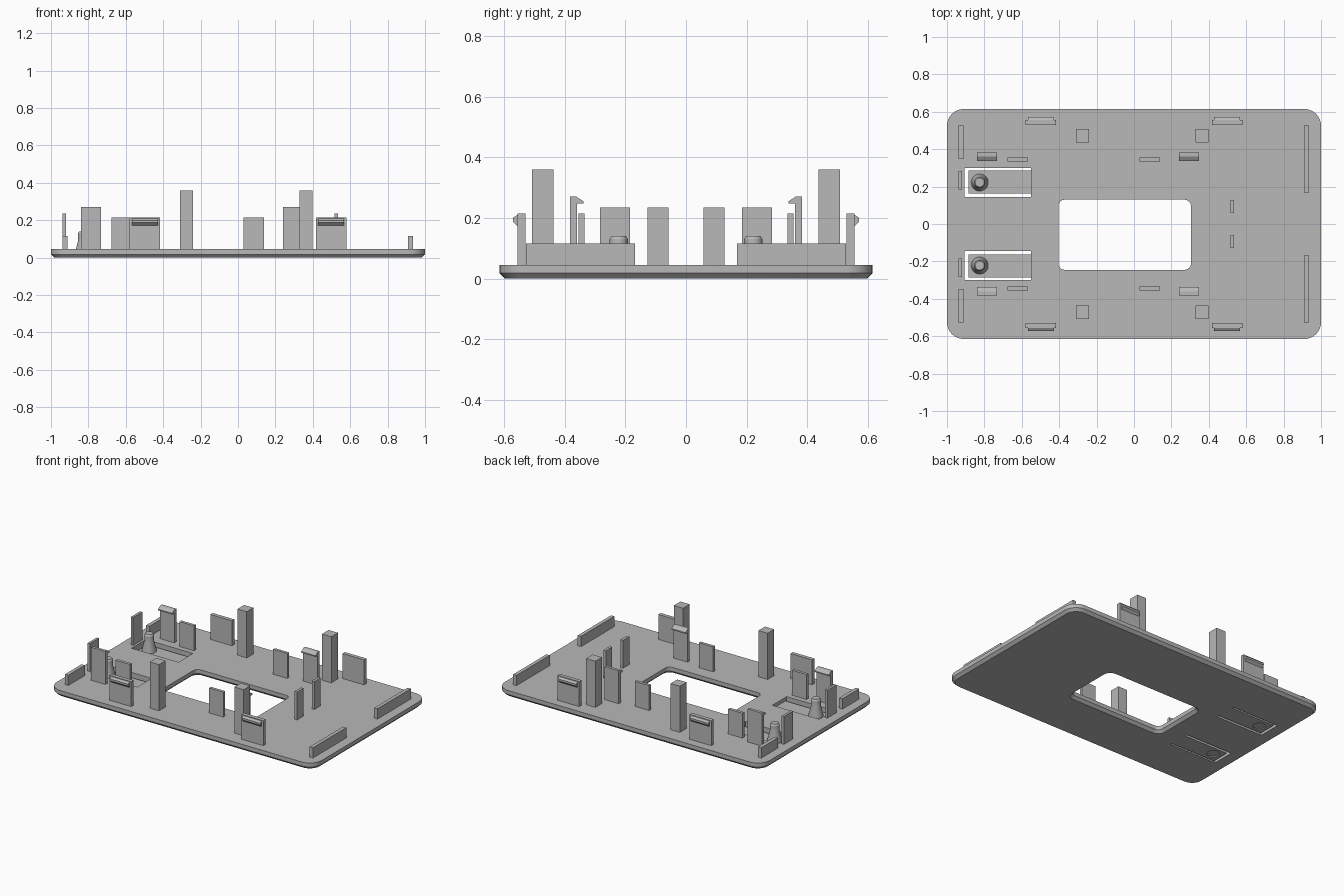
import bpy
import bmesh
from math import cos, sin, pi

cube = bpy.data.objects.get("Cube")
if cube:
    bpy.data.objects.remove(cube, do_unlink=True)

grey = bpy.data.materials.new("plastic_grey")
grey.use_nodes = True
colour = (0.48, 0.48, 0.48, 1)
grey.diffuse_color = colour
grey.node_tree.nodes["Principled BSDF"].inputs["Base Color"].default_value = colour

TOP = 0.045      # top of the plate
FLOOR = 0.02     # top of the thin flexing tongues


def loft(name, rings):
    """Closed solid through a list of equal-length point rings."""
    bm = bmesh.new()
    loops = [[bm.verts.new(p) for p in ring] for ring in rings]
    n = len(loops[0])
    for a, b in zip(loops, loops[1:]):
        for i in range(n):
            j = (i + 1) % n
            bm.faces.new((a[i], a[j], b[j], b[i]))
    bm.faces.new(loops[0][::-1])
    bm.faces.new(loops[-1])
    bmesh.ops.recalc_face_normals(bm, faces=bm.faces)
    mesh = bpy.data.meshes.new(name)
    bm.to_mesh(mesh)
    bm.free()
    mesh.materials.append(grey)
    obj = bpy.data.objects.new(name, mesh)
    bpy.context.collection.objects.link(obj)
    return obj


def box(name, x0, x1, y0, y1, z1, z0=TOP - 0.005):
    return loft(name, [[(x0, y0, z), (x1, y0, z), (x1, y1, z), (x0, y1, z)] for z in (z0, z1)])


def rounded(name, x0, x1, y0, y1, r, levels):
    """Rounded rectangle prism; levels are (height, inset)."""
    rings = []
    for z, inset in levels:
        ring = []
        corners = ((x1 - r, y1 - r), (x0 + r, y1 - r), (x0 + r, y0 + r), (x1 - r, y0 + r))
        for q, (cx, cy) in enumerate(corners):
            for k in range(9):
                a = (q + k / 8) * pi / 2
                ring.append((cx + (r - inset) * cos(a), cy + (r - inset) * sin(a), z))
        rings.append(ring)
    return loft(name, rings)


def lathe(name, cx, cy, profile, sides=32):
    angles = [2 * pi * i / sides for i in range(sides)]
    return loft(name, [[(cx + r * cos(a), cy + r * sin(a), z) for a in angles] for r, z in profile])


def extrude_x(name, x0, x1, side, profile):
    """Side profile of (y, z) points drawn out along x."""
    return loft(name, [[(x, side * y, z) for y, z in profile] for x in (x0, x1)])


def smooth(obj):
    bpy.ops.object.select_all(action='DESELECT')
    obj.select_set(True)
    bpy.context.view_layer.objects.active = obj
    bpy.ops.object.shade_smooth_by_angle(angle=pi / 7)


# Base plate with chamfered underside
plate = rounded("base_plate", -1, 1, -0.615, 0.615, 0.09, [(0, 0.018), (0.018, 0), (TOP, 0)])


def cut(cutter):
    cutter.hide_render = True
    mod = plate.modifiers.new("cut", 'BOOLEAN')
    mod.operation = 'DIFFERENCE'
    mod.solver = 'EXACT'
    mod.object = cutter
    bpy.context.view_layer.objects.active = plate
    bpy.ops.object.modifier_apply(modifier=mod.name)
    bpy.data.objects.remove(cutter, do_unlink=True)


# Window, flared towards the underside
cut(rounded("window_cutter", -0.405, 0.305, -0.245, 0.13, 0.035,
            [(-0.01, -0.028), (0.018, 0), (0.08, 0)]))

for side, label in ((1, "back"), (-1, "front")):
    def span(a, b):
        return sorted((side * a, side * b))

    # Push button tongue: pocket, U-shaped slot and finger dimple
    cut(box("pocket_cutter", -0.905, -0.55, *span(0.145, 0.30), 0.08, FLOOR))
    cut(box("slot_end_cutter", -0.905, -0.885, *span(0.145, 0.30), 0.08, -0.02))
    cut(box("slot_outer_cutter", -0.895, -0.55, *span(0.287, 0.30), 0.08, -0.02))
    cut(box("slot_inner_cutter", -0.895, -0.55, *span(0.145, 0.163), 0.08, -0.02))
    cut(lathe("dimple_cutter", -0.825, side * 0.222, [(0.04, -0.02), (0.04, 0.006)]))

    # Button post
    post = lathe(label + "_button_post", -0.825, side * 0.222,
                 [(0.046, FLOOR - 0.004), (0.045, 0.03), (0.03, 0.09), (0.03, 0.13),
                  (0.024, 0.14)])
    smooth(post)

    # Low end ribs and thin locating tabs
    box(label + "_right_rib", -0.937, -0.912, *span(0.348, 0.527), 0.115)
    box(label + "_left_rib", 0.91, 0.935, *span(0.168, 0.527), 0.115)
    box(label + "_right_tab", -0.937, -0.92, *span(0.185, 0.283), 0.235)
    box(label + "_left_tab", 0.516, 0.535, *span(0.058, 0.127), 0.235)

    # Parts repeated along the length
    for end, x in (("right", -0.31), ("left", 0.328)):
        box(f"{label}_{end}_pillar", x, x + 0.07, *span(0.437, 0.508), 0.36)
    for end, x in (("right", -0.675), ("left", 0.03)):
        box(f"{label}_{end}_stop_plate", x, x + 0.108, *span(0.335, 0.355), 0.215)
    for end, x in (("right", -0.84), ("left", 0.24)):
        extrude_x(f"{label}_{end}_inner_hook", x, x + 0.107, side,
                  [(0.382, 0.04), (0.382, 0.27), (0.362, 0.27), (0.338, 0.255),
                   (0.338, 0.247), (0.36, 0.247), (0.36, 0.04)])
    for end, x in (("right", -0.58), ("left", 0.417)):
        box(f"{label}_{end}_edge_clip", x, x + 0.163, *span(0.53, 0.556), 0.215)
        extrude_x(f"{label}_{end}_edge_clip_lip", x + 0.012, x + 0.151, side,
                  [(0.55, 0.21), (0.556, 0.21), (0.571, 0.2), (0.571, 0.187),
                   (0.556, 0.172), (0.55, 0.172)])

smooth(plate)
